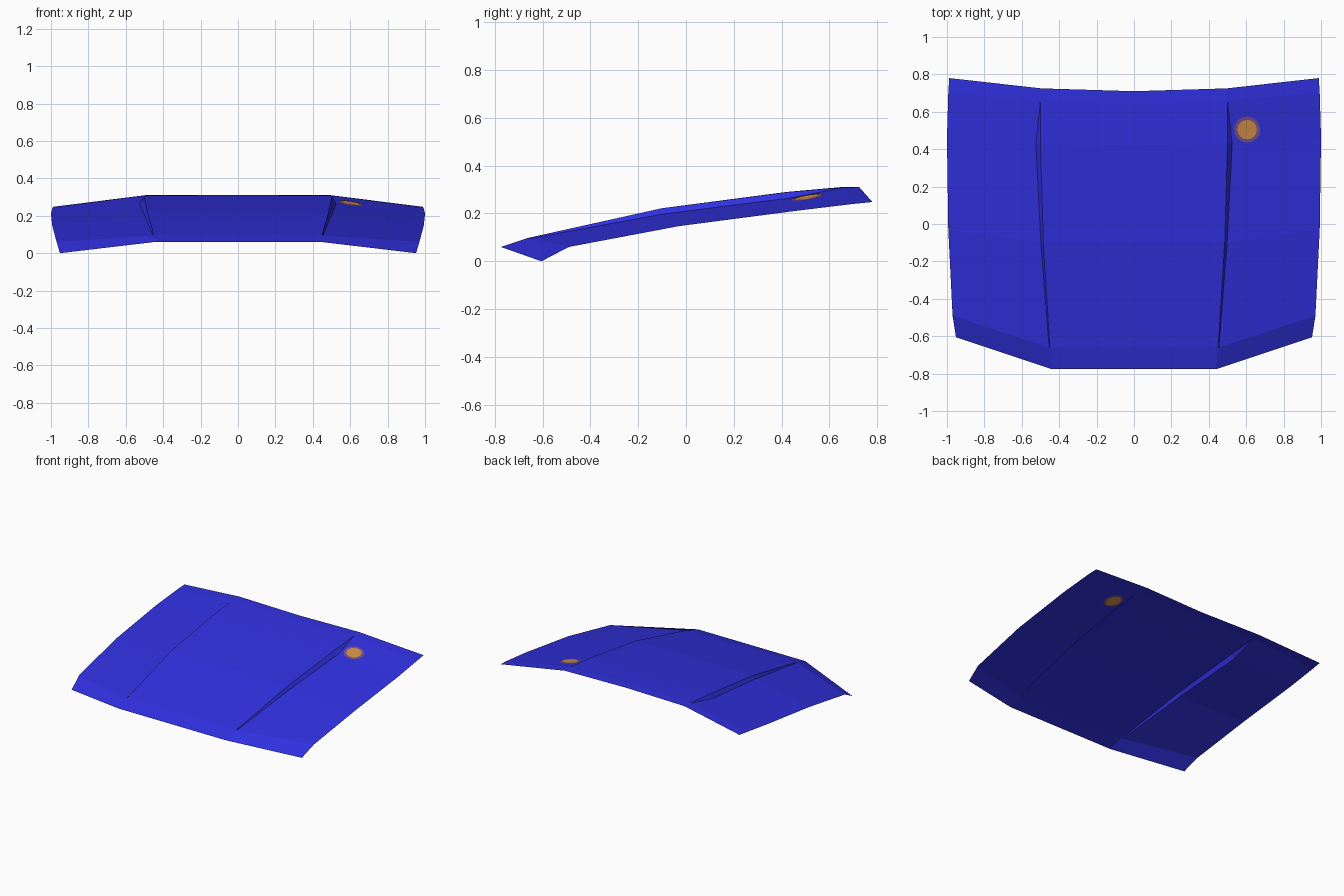
import bpy, bmesh, math
from mathutils import Vector
from mathutils.bvhtree import BVHTree

if "Cube" in bpy.data.objects:
    bpy.data.objects.remove(bpy.data.objects["Cube"])


def material(name, rgb):
    m = bpy.data.materials.new(name)
    m.diffuse_color = (*rgb, 1)
    m.use_nodes = True
    m.node_tree.nodes["Principled BSDF"].inputs["Base Color"].default_value = m.diffuse_color
    return m


blue = material("blue paint", (0.03, 0.03, 0.75))
orange = material("orange", (0.65, 0.28, 0.065))
mauve = material("mauve", (0.19, 0.085, 0.25))


def add_object(name, bm, mat):
    mesh = bpy.data.meshes.new(name)
    bm.to_mesh(mesh)
    mesh.materials.append(mat)
    ob = bpy.data.objects.new(name, mesh)
    bpy.context.collection.objects.link(ob)
    return ob


# Hood sheet, right half: lengthwise lines from the middle to the outer edge
centre = [(0, -.775, .06), (0, -.66, .098), (0, -.1, .222), (0, .42, .29), (0, .645, .31), (0, .71, .31)]
step_top = [(.44, -.775, .06), (.45, -.66, .098), (.485, -.1, .222), (.5, .43, .29), (.5, .66, .309), (.495, .725, .31)]
step_low = [(.443, -.775, .06), (.454, -.66, .094), (.498, -.1, .197), (.525, .43, .264), (.5, .66, .309), (.495, .725, .31)]
outer = [(.952, -.605, 0), (.97, -.49, .06), (.993, -.03, .147), (1.0, .46, .211), (.993, .7, .24), (.988, .78, .248)]
lines = [centre, step_top, step_low, outer]

bm = bmesh.new()
verts = {}


def vert(co):
    if co not in verts:
        verts[co] = bm.verts.new(co)
    return verts[co]


for a, b in zip(lines, lines[1:]):
    for i in range(len(a) - 1):
        corners = list(dict.fromkeys(vert(c) for c in (a[i], b[i], b[i + 1], a[i + 1])))
        if len(corners) > 2:
            bm.faces.new(corners)
bm.normal_update()
surface = BVHTree.FromBMesh(bm)
hood = add_object("hood_panel", bm, blue)
mirror = hood.modifiers.new("mirror", 'MIRROR')
mirror.use_clip = True


# Round badge, laid onto the sheet on both sides
def badge(name, r_in, r_out, lift, mat):
    bm = bmesh.new()
    n = 16
    for side in (1, -1):
        rings = []
        for r in (r_in, r_out):
            ring = []
            for k in range(n):
                t = 2 * math.pi * k / n
                x, y = .605 + r * math.cos(t), .505 + r * math.sin(t)
                hit = surface.ray_cast(Vector((x, y, 1)), Vector((0, 0, -1)))[0]
                ring.append(bm.verts.new((x, y, hit.z + side * lift)))
            rings.append(ring)
        faces = [(rings[0][k], rings[1][k], rings[1][(k + 1) % n], rings[0][(k + 1) % n]) for k in range(n)]
        faces.append(rings[0])
        for f in faces:
            bm.faces.new(f if side > 0 else list(f)[::-1])
    add_object(name, bm, mat)


badge("badge_rim", .05, .07, .002, mauve)
badge("badge_disc", .02, .052, .0035, orange)
